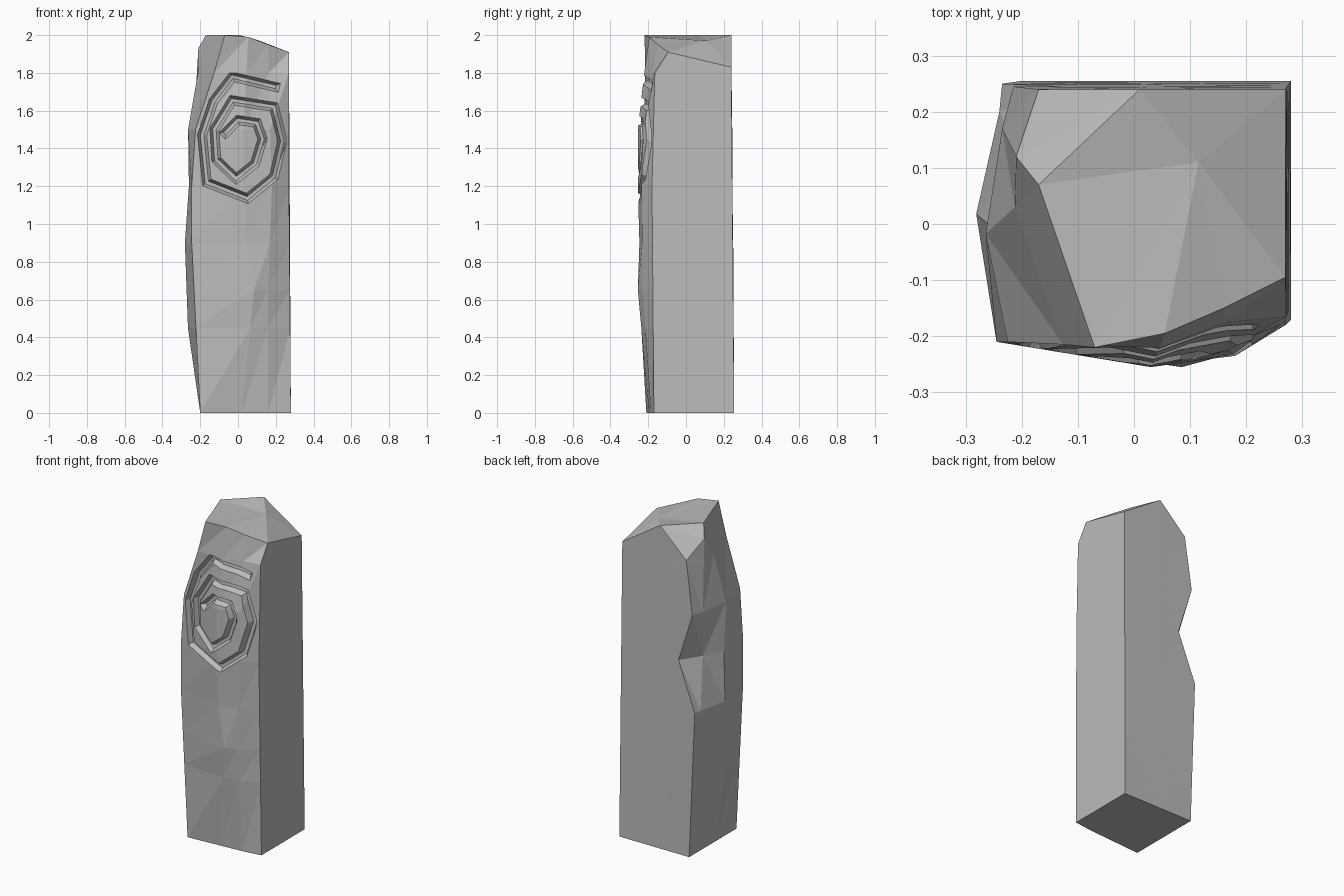
import bpy, bmesh
from mathutils import Vector
from mathutils.bvhtree import BVHTree
from mathutils.geometry import delaunay_2d_cdt

cube = bpy.data.objects.get("Cube")
if cube:
    bpy.data.objects.remove(cube, do_unlink=True)

GREY = (0.5, 0.5, 0.5, 1)
GROOVE_HALF, FLOOR_HALF, GROOVE_DEPTH = .024, .009, .03

stone = bpy.data.materials.new("grey stone")
stone.use_nodes = True
stone.diffuse_color = GREY
stone.node_tree.nodes["Principled BSDF"].inputs["Base Color"].default_value = GREY


def at_height(column, z):
    """Point on an upright edge of the stone at a given height."""
    for a, b in zip(column, column[1:]):
        if z <= b[2]:
            return Vector(a).lerp(Vector(b), (z - a[2]) / (b[2] - a[2]))
    return Vector(column[-1])


def offset_loop(path, half, extend):
    """Closed mitred outline around an open path."""
    left, right = [], []
    last = len(path) - 1
    for i, p in enumerate(path):
        before = (path[max(i, 1)] - path[max(i, 1) - 1]).normalized()
        j = min(i, last - 1)
        after = (path[j + 1] - path[j]).normalized()
        along = (before + after).normalized()
        side = Vector((-along.y, along.x)) * half / max(along.dot(after), .6)
        end = along * extend * ((i == last) - (i == 0))
        left.append(p + end + side)
        right.append(p + end - side)
    return left + right[::-1]


def path_distance(path, p):
    """Shortest distance from a point to the path."""
    best = []
    for a, b in zip(path, path[1:]):
        ab = b - a
        t = min(max((p - a).dot(ab) / ab.length_squared, 0), 1)
        best.append((a + ab * t - p).length)
    return min(best)


# Upright edges of the stone, anticlockwise from the front corner
front_left = [(-.2, -.21, 0), (-.245, -.21, .9), (-.245, -.21, 1.2),
              (-.225, -.21, 1.5), (-.12, -.215, 1.82), (-.07, -.22, 2)]
front_mid = [(.02, -.195, 0), (.085, -.255, .65), (.03, -.245, .95),
             (.03, -.255, 1.2), (.03, -.255, 1.55), (.055, -.195, 1.99)]
front_quarter = [(.16, -.185, 0), (.16, -.23, .65), (.18, -.235, 1.2),
                 (.17, -.225, 1.5), (.16, -.15, 1.95)]
front_right = [(.28, -.17, 0), (.27, -.18, 1.2), (.27, -.165, 1.8), (.27, -.095, 1.91)]
back_right = [(.28, .255, 0), (.27, .24, 1.83)]
back_mid = [(.02, .255, 0), (.01, .24, 2)]
back_left = [(-.2, .255, 0), (-.235, .25, .9), (-.12, .245, 1.2),
             (-.215, .245, 1.5), (-.17, .24, 1.83)]
chip = [(-.2, .2, 0), (-.24, .2, .9), (-.2, .12, 1.2), (-.235, .17, 1.5), (-.21, .12, 1.93)]
left_mid = [(-.2, 0, 0), (-.265, 0, .45), (-.283, .02, .95), (-.26, 0, 1.2),
            (-.265, -.02, 1.55), (-.17, .07, 2)]
columns = [front_left, front_mid, front_quarter, front_right, back_right,
           back_mid, back_left, chip, left_mid]
FRONT = 4

# Sides, back and base
bm = bmesh.new()
rings = [[bm.verts.new(at_height(c, z)) for c in columns]
         for z in (0, .45, .65, .9, 1.2, 1.5, 1.8)]
rings.append([bm.verts.new(c[-1]) for c in columns])
for low, high in zip(rings, rings[1:]):
    for i in range(FRONT - 1, len(columns)):
        j = (i + 1) % len(columns)
        bm.faces.new((low[i], low[j], high[j], high[i]))
bm.faces.new(rings[0][::-1])

# Faceted top
fl, fm, fq, fr, br, bk, bl, ch, lf = rings[-1]
peak = bm.verts.new((.115, .11, 1.97))
rim = [fl, fm, fq, fr, br, bk, lf]
for a, b in zip(rim, rim[1:] + rim[:1]):
    bm.faces.new((a, b, peak))
bm.faces.new((bk, bl, ch, lf))

# Plain front facets, used as the guide for the carved front
front = [v for ring in rings for v in ring[:FRONT]]
facets = []
for level in range(len(rings) - 1):
    for i in range(FRONT - 1):
        a = level * FRONT + i
        facets += [(a, a + 1, a + 1 + FRONT), (a, a + 1 + FRONT, a + FRONT)]
guide = BVHTree.FromPolygons([v.co.copy() for v in front], facets)

# Spiral groove lines on the front
spiral = [Vector(p) for p in (
    (.2, 1.725), (-.03, 1.78), (-.13, 1.65), (-.19, 1.47), (-.165, 1.22),
    (.05, 1.135), (.19, 1.25), (.235, 1.44), (.19, 1.62), (-.03, 1.655),
    (-.125, 1.5), (-.115, 1.34), (-.01, 1.24), (.09, 1.32),
    (.13, 1.45), (.1, 1.535), (0, 1.55), (-.07, 1.48))]
points = [Vector((v.co.x, v.co.z)) for v in front]
lines = []
for half, extend in ((GROOVE_HALF, .02), (FLOOR_HALF, 0)):
    loop = offset_loop(spiral, half, extend)
    start = len(points)
    points += loop
    lines += [(start + i, start + (i + 1) % len(loop)) for i in range(len(loop))]

# Carved front: facets split along the groove, groove floor pushed in
flat, _, triangles, sources, _, _ = delaunay_2d_cdt(points, lines, facets, 1, 1e-5)
carved = []
for p, source in zip(flat, sources):
    known = [i for i in source if i < len(front)]
    if known:
        v = front[known[0]]
    else:
        hit = guide.ray_cast(Vector((p.x, -1, p.y)), Vector((0, 1, 0)))[0]
        v = bm.verts.new(hit)
    slope = (GROOVE_HALF - path_distance(spiral, p)) / (GROOVE_HALF - FLOOR_HALF)
    v.co.y += GROOVE_DEPTH * min(max(slope, 0), 1)
    carved.append(v)
for triangle in triangles:
    bm.faces.new([carved[i] for i in triangle])

# Standing stone object
bmesh.ops.triangulate(bm, faces=[f for f in bm.faces if len(f.verts) == 4])
bmesh.ops.recalc_face_normals(bm, faces=bm.faces)
mesh = bpy.data.meshes.new("standing_stone")
bm.to_mesh(mesh)
bm.free()
mesh.materials.append(stone)
body = bpy.data.objects.new("standing_stone", mesh)
bpy.context.scene.collection.objects.link(body)
